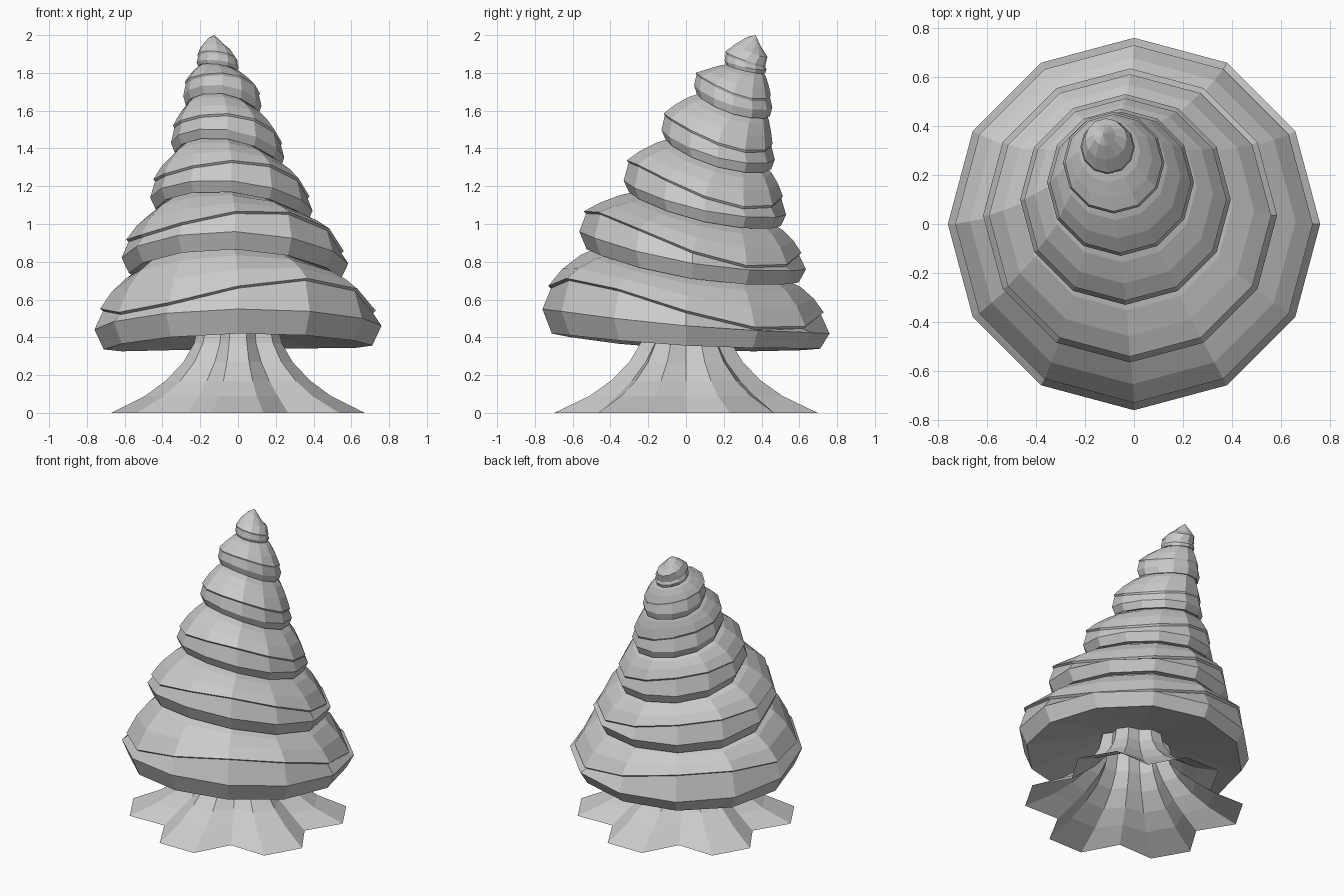
import bpy, bmesh
from math import sin, cos, radians, pi

cube = bpy.data.objects.get("Cube")
if cube:
    bpy.data.objects.remove(cube, do_unlink=True)

grey = bpy.data.materials.new("plain_grey")
grey.use_nodes = True
tone = (0.6, 0.6, 0.6, 1)
grey.diffuse_color = tone
grey.node_tree.nodes["Principled BSDF"].inputs["Base Color"].default_value = tone

SIDES = 12
ANGLES = [2 * pi * i / SIDES for i in range(SIDES)]   # measured from the front towards +x


def loft(name, rings, apex=None, floor=None):
    """Skin a stack of point rings, closing with an optional tip and floor point."""
    bm = bmesh.new()
    loops = [[bm.verts.new(p) for p in ring] for ring in rings]
    n = len(loops[0])
    for low, high in zip(loops, loops[1:]):
        for i in range(n):
            j = (i + 1) % n
            bm.faces.new((low[i], low[j], high[j], high[i]))
    if apex:
        tip = bm.verts.new(apex)
        for i in range(n):
            bm.faces.new((loops[-1][i], loops[-1][(i + 1) % n], tip))
    if floor:
        base = bm.verts.new(floor)
        for i in range(n):
            bm.faces.new((loops[0][(i + 1) % n], loops[0][i], base))
    mesh = bpy.data.meshes.new(name)
    bm.to_mesh(mesh)
    bm.free()
    mesh.materials.append(grey)
    obj = bpy.data.objects.new(name, mesh)
    bpy.context.collection.objects.link(obj)
    return obj


def wave(w, a):
    """Height around a ring: mean, front lean, side lean, saddle, twist."""
    return w[0] + w[1] * cos(a) + w[2] * sin(a) + w[3] * cos(2 * a) + w[4] * sin(2 * a)


def ring(cx, cy, r, heights):
    return [(cx + r * sin(a), cy - r * cos(a), z) for a, z in zip(ANGLES, heights)]


def mix(a, b, t):
    return a + (b - a) * t


def average(points):
    return sum(p[2] for p in points) / len(points)


# Foliage tiers: centre x, centre y, radius, (rim depth, extra depth at front), rim wave, groove wave
tiers = [
    (0, 0, .76, (.105, .025), (.468, .065, .01, .017, 0), (.562, .07, -.005, .028, .077)),
    (-.016, .035, .60, (.082, .012), (.833, .10, -.015, .027, 0), (.91, .11, -.03, .035, .05)),
    (-.035, .10, .43, (.06, 0), (1.122, .09, -.035, .017, 0), (1.205, .095, -.045, .025, .03)),
    (-.055, .17, .30, (.05, 0), (1.405, .08, -.04, .015, 0), (1.478, .08, -.045, .015, .015)),
    (-.083, .25, .207, (.045, 0), (1.663, .06, -.025, .012, 0), (1.72, .058, -.03, .01, .01)),
    (-.108, .315, .111, (.02, 0), (1.842, .024, -.013, 0, 0), (1.868, .034, -.015, 0, 0)),
]

for k, (cx, cy, r, (depth, extra), rim, groove) in enumerate(tiers):
    rim_z = [wave(rim, a) for a in ANGLES]
    groove_z = [wave(groove, a) for a in ANGLES]
    bottom_z = [z - depth - extra * cos(a) for z, a in zip(rim_z, ANGLES)]
    # Underside, rim band, and the lip that overhangs the band
    rings = [
        ring(cx, cy, r * .3, [z + depth * 1.1 for z in bottom_z]),
        ring(cx, cy, r * .935, bottom_z),
        ring(cx, cy, r, rim_z),
        ring(cx, cy, r * .94, groove_z),
        ring(cx, cy, r * .96, [z + .012 for z in groove_z]),
    ]
    if k + 1 < len(tiers):
        # Dome easing into the next tier up
        nx, ny, nr, (nd, ne), nrim, _ = tiers[k + 1]
        for t, u in ((.32, .5), (.72, .85), (1.2, 1.1)):
            heights = [mix(g, wave(nrim, a) - nd - ne * cos(a), u)
                       for g, a in zip(groove_z, ANGLES)]
            rings.append(ring(mix(cx, nx, t), mix(cy, ny, t), mix(r * .96, nr * .88, t), heights))
        tip = (nx, ny, average(rings[-1]) + .02)
    else:
        # Topmost bud, its tip leaning back
        rings.append(ring(cx - .006, cy + .032, r * .76, [z + .052 for z in groove_z]))
        rings.append(ring(cx - .012, cy + .048, r * .4, [z + .085 for z in groove_z]))
        tip = (-.125, .368, 2.0)
    loft(f"foliage_tier_{k + 1}", rings, tip, (cx, cy, average(rings[0]) + .02))

# Trunk: open flared skirt with six two-cornered roots and pinched valleys
trunk_rings = []
for z, crest, valley in ((0, .71, .53), (.09, .52, .42), (.17, .405, .33),
                         (.27, .305, .245), (.37, .245, .19), (.56, .20, .17)):
    points = []
    for lobe in range(6):
        for offset, rad in ((-11, crest), (11, crest), (30, valley)):
            a = radians(60 * lobe + offset)
            points.append((rad * sin(a), -rad * cos(a), z))
    trunk_rings.append(points)
loft("trunk", trunk_rings)
